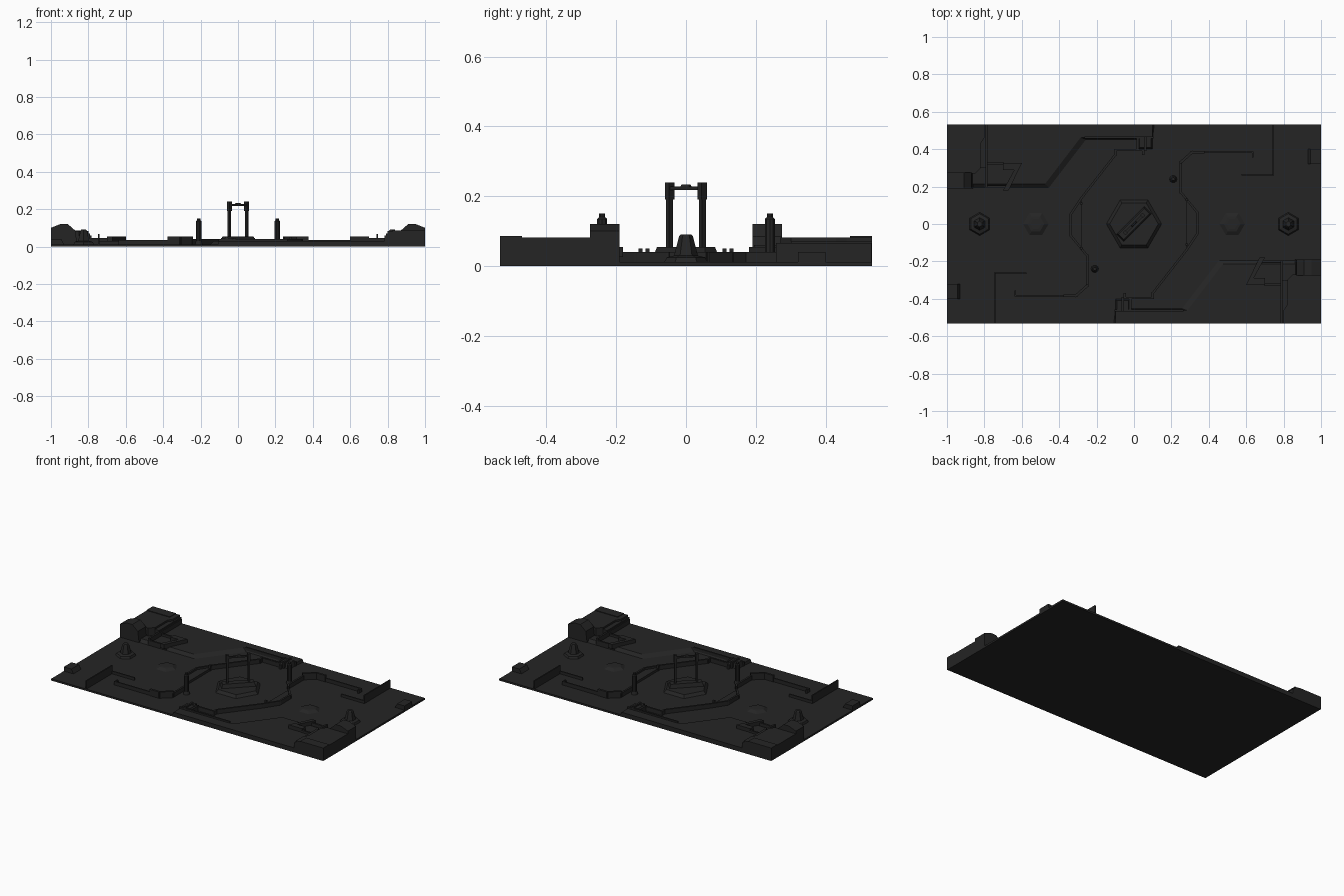
import bpy, bmesh
from math import cos, sin, pi, radians
from mathutils import Vector, Matrix

if "Cube" in bpy.data.objects:
    bpy.data.objects.remove(bpy.data.objects["Cube"])

dark = bpy.data.materials.new("dark_terrain")
dark.diffuse_color = (0.018, 0.018, 0.018, 1)
dark.use_nodes = True
dark.node_tree.nodes["Principled BSDF"].inputs["Base Color"].default_value = dark.diffuse_color
G = 0.012   # ground level
P = 0.030   # plateau level


def finish(name, bm, twin):
    """Make an object; twin adds the half-turn copy on the opposite side."""
    bmesh.ops.recalc_face_normals(bm, faces=bm.faces)
    if twin:
        geo = bmesh.ops.duplicate(bm, geom=bm.verts[:] + bm.edges[:] + bm.faces[:])["geom"]
        verts = [g for g in geo if isinstance(g, bmesh.types.BMVert)]
        bmesh.ops.rotate(bm, verts=verts, cent=(0, 0, 0), matrix=Matrix.Rotation(pi, 3, 'Z'))
    me = bpy.data.meshes.new(name)
    bm.to_mesh(me)
    bm.free()
    me.materials.append(dark)
    ob = bpy.data.objects.new(name, me)
    bpy.context.collection.objects.link(ob)
    return ob


def add_prism(bm, low, z0, z1, high=None):
    high = high or low
    a = [bm.verts.new((x, y, z0)) for x, y in low]
    b = [bm.verts.new((x, y, z1)) for x, y in high]
    n = len(a)
    bm.faces.new(a[::-1])
    bm.faces.new(b)
    for i in range(n):
        j = (i + 1) % n
        bm.faces.new((a[i], a[j], b[j], b[i]))


def prism(name, low, z0, z1, high=None, twin=True):
    bm = bmesh.new()
    add_prism(bm, low, z0, z1, high)
    return finish(name, bm, twin)


def rect(x0, x1, y0, y1):
    return [(x0, y0), (x1, y0), (x1, y1), (x0, y1)]


def ring(cx, cy, r, n, turn=0):
    return [(cx + r * cos(2 * pi * i / n + turn), cy + r * sin(2 * pi * i / n + turn))
            for i in range(n)]


def wall(name, path, z1, width=0.012, z0=G - 0.004):
    """Thin wall following a path, one box per segment."""
    bm = bmesh.new()
    for p, q in zip(path, path[1:]):
        p, q = Vector(p), Vector(q)
        d = (q - p).normalized() * width / 2
        n = Vector((-d.y, d.x))
        add_prism(bm, [p - d - n, q + d - n, q + d + n, p - d + n], z0, z1)
    return finish(name, bm, True)


def stack(name, cx, cy, rings, n, twin=True, turn=0):
    """Stacked tapered rings of (radius, z)."""
    bm = bmesh.new()
    rows = [[bm.verts.new((x, y, z)) for x, y in ring(cx, cy, r, n, turn)] for r, z in rings]
    for a, b in zip(rows, rows[1:]):
        for i in range(n):
            j = (i + 1) % n
            bm.faces.new((a[i], a[j], b[j], b[i]))
    bm.faces.new(rows[0][::-1])
    bm.faces.new(rows[-1])
    return finish(name, bm, twin)


# Ground slab
prism("ground_slab", rect(-1, 1, -0.533, 0.533), 0, G, twin=False)

# Raised plateaus with sloping inner banks
prism("plateau",
      [(-1, 0.533), (-1, 0.19), (-0.45, 0.19), (-0.25, 0.45), (0.10, 0.45), (0.11, 0.533)],
      G - 0.004, P,
      [(-1, 0.533), (-1, 0.215), (-0.475, 0.215), (-0.285, 0.463), (0.10, 0.463), (0.10, 0.533)])

# Corner bases
prism("corner_block",
      [(-1, 0.533), (-1, 0.27), (-0.85, 0.27), (-0.82, 0.30), (-0.82, 0.43), (-0.80, 0.46), (-0.80, 0.533)],
      G, 0.082)
prism("corner_cap", rect(-1, -0.83, 0.47, 0.533), 0.08, 0.086)
prism("corner_lip", rect(-0.82, -0.79, 0.30, 0.533), P - 0.005, 0.07)

# Sloped tower beside each corner base
bm = bmesh.new()
side = [(-1, G), (-0.86, G), (-0.87, 0.085), (-0.91, 0.12), (-0.95, 0.12), (-1, 0.10)]
a = [bm.verts.new((x, 0.19, z)) for x, z in side]
b = [bm.verts.new((x, 0.275, z)) for x, z in side]
bm.faces.new(a)
bm.faces.new(b[::-1])
for i in range(6):
    j = (i + 1) % 6
    bm.faces.new((a[i], b[i], b[j], a[j]))
finish("corner_tower", bm, True)

# Walls around the bases
wall("base_wall", [(-0.79, 0.20), (-0.79, 0.527)], 0.06)
wall("yard_wall_tall", [(0.745, 0.262), (0.745, 0.527)], 0.066, 0.008)
wall("yard_wall_low", [(0.58, 0.262), (0.745, 0.262)], 0.03, 0.008)
prism("edge_bunker", rect(-1, -0.93, -0.40, -0.32), G, 0.04, rect(-1, -0.945, -0.40, -0.32))

# Ramp shelter beside each base
wall("shelter_walls", [(-0.79, 0.20), (-0.67, 0.20)], 0.045)
prism("shelter_roof", [(-0.70, 0.29), (-0.70, 0.325), (-0.60, 0.325), (-0.67, 0.18), (-0.70, 0.18), (-0.64, 0.29)],
      P - 0.004, 0.055)
wall("shelter_back", [(-0.79, 0.322), (-0.70, 0.322)], 0.045)

# Octagonal arena wall, each half a turned copy
wall("arena_wall",
     [(0.05, 0.375), (0.05, 0.395), (-0.10, 0.395), (-0.10, 0.37), (-0.28, 0.14),
      (-0.34, 0.05), (-0.34, -0.06), (-0.25, -0.17), (-0.25, -0.33)], 0.04, 0.012)
wall("arena_wall_raised", [(-0.25, -0.33), (-0.31, -0.383), (-0.37, -0.383)], 0.054, 0.014)
wall("lane_wall", [(-0.37, -0.383), (-0.635, -0.383), (-0.635, -0.36)], 0.036, 0.008)
prism("arena_ledge", [(-0.28, 0.13), (-0.34, 0.05), (-0.34, -0.06), (-0.28, -0.13)], G - 0.004, 0.028)
for y in (0.11, -0.13):
    prism("ledge_post", rect(-0.288, -0.276, y - 0.006, y + 0.006), G, 0.05)

# Gate houses on the long sides
wall("side_rail", [(-0.26, 0.462), (0.10, 0.462)], 0.04, 0.01)
prism("side_house", rect(0.02, 0.10, 0.40, 0.462), G, 0.045, rect(0.03, 0.09, 0.41, 0.462))
wall("side_passage", [(0.06, 0.395), (0.06, 0.462)], 0.055, 0.012)
wall("side_passage_inner", [(0.02, 0.395), (0.02, 0.462)], 0.045, 0.012)

# Lookout posts, nut-shaped spikes and low mounds
stack("lookout_post", 0.21, 0.24, [(0.02, G), (0.015, 0.03), (0.015, 0.135), (0.009, 0.14), (0.009, 0.15)], 10)
stack("spike", -0.825, 0, [(0.062, G), (0.055, 0.025), (0.034, 0.03), (0.02, 0.085), (0.015, 0.09)], 6, turn=pi / 6)
stack("mound", -0.525, 0, [(0.072, G - 0.002), (0.045, 0.024), (0.03, 0.026)], 6)

# Central platform
stack("central_platform", 0, 0, [(0.15, G - 0.002), (0.13, 0.03)], 6, twin=False)

# Diagonal central gate
def gate_part(name, x0, x1, hy, z0, z1, twin, taper=0.0):
    turn = Matrix.Rotation(radians(45), 2)
    lo = [turn @ Vector(p) for p in rect(x0, x1, -hy, hy)]
    hi = [turn @ Vector(p) for p in rect(x0 + taper, x1 - taper, -hy + taper, hy - taper)]
    prism(name, lo, z0, z1, hi, twin)

gate_part("gate_base", -0.105, 0.105, 0.028, 0.028, 0.055, False, 0.008)
gate_part("gate_pillar", 0.06, 0.073, 0.008, 0.05, 0.235, True)
gate_part("gate_pillar_head", 0.058, 0.074, 0.011, 0.19, 0.24, True)
gate_part("gate_beam", -0.07, 0.07, 0.006, 0.218, 0.228, False)
gate_part("gate_keystone", -0.018, 0.018, 0.006, 0.226, 0.234, False, 0.003)
